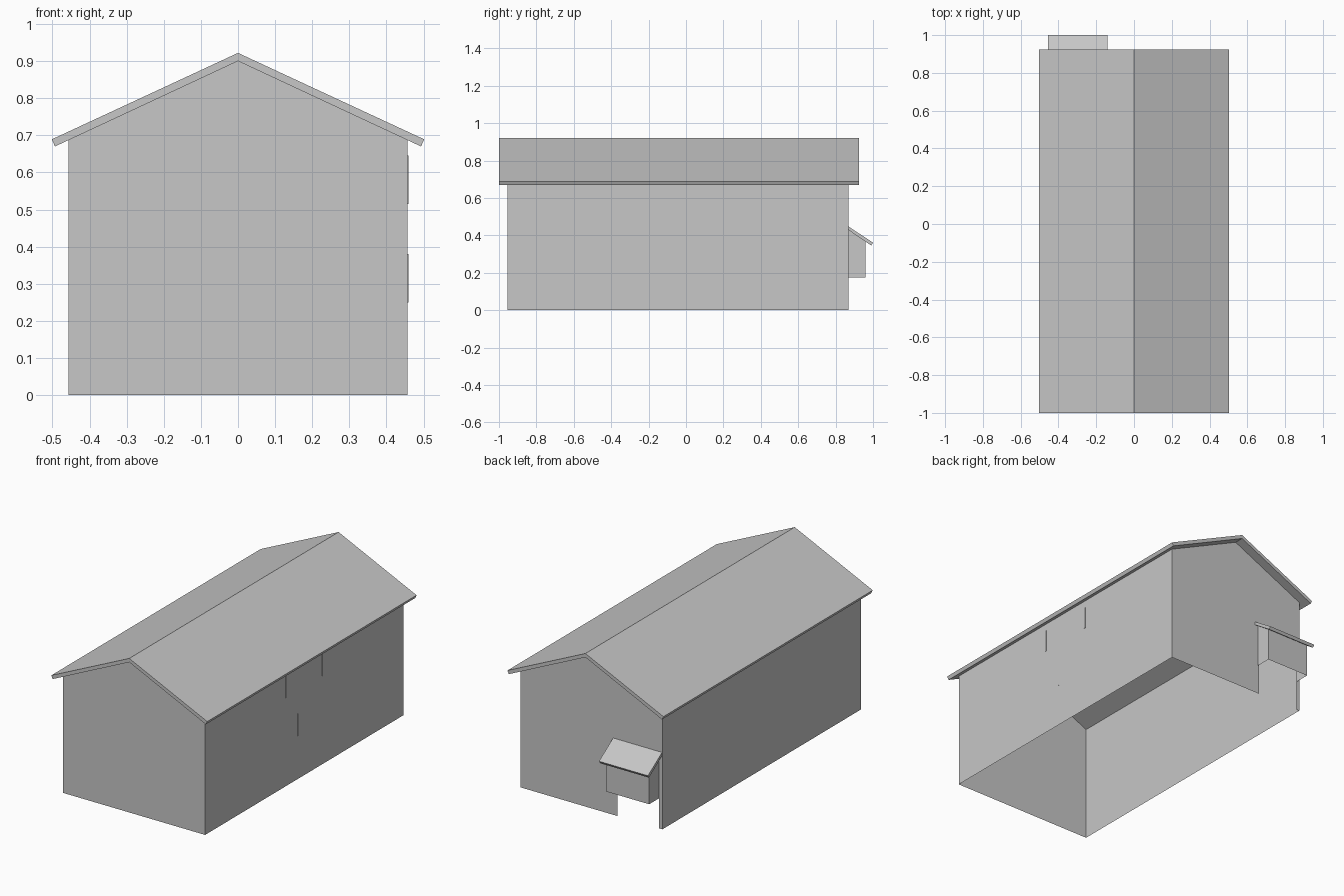
import bpy
import bmesh

if "Cube" in bpy.data.objects:
    bpy.data.objects.remove(bpy.data.objects["Cube"])

# One flat grey for the whole building
grey = bpy.data.materials.new("plain_grey")
grey.diffuse_color = (0.57, 0.57, 0.57, 1.0)
grey.use_nodes = True
grey.node_tree.nodes["Principled BSDF"].inputs["Base Color"].default_value = grey.diffuse_color


def make(name, faces):
    """Build an object from polygons given as point loops, welding shared corners."""
    bm = bmesh.new()
    for loop in faces:
        bm.faces.new([bm.verts.new(p) for p in loop])
    bmesh.ops.remove_doubles(bm, verts=bm.verts, dist=1e-5)
    bmesh.ops.recalc_face_normals(bm, faces=bm.faces)
    mesh = bpy.data.meshes.new(name)
    bm.to_mesh(mesh)
    bm.free()
    mesh.materials.append(grey)
    obj = bpy.data.objects.new(name, mesh)
    bpy.context.collection.objects.link(obj)
    return obj


def prism(name, profile, place, a, b):
    """Closed solid: a 2D profile placed at a and b and joined by side faces."""
    lo = [place(u, v, a) for u, v in profile]
    hi = [place(u, v, b) for u, v in profile]
    n = len(profile)
    sides = [[lo[i], lo[(i + 1) % n], hi[(i + 1) % n], hi[i]] for i in range(n)]
    return make(name, [lo, hi] + sides)


def along_y(u, v, y):
    return (u, y, v)


def along_x(u, v, x):
    return (x, u, v)


W, F, B = 0.457, -0.955, 0.87      # wall half width, front and back
EAVE, PEAK = 0.687, 0.90           # wall heights under the roof
DX0, DX1, DTOP = -0.436, -0.168, 0.41   # doorway

# Thin walls, open underneath
gable = [(W, 0), (W, EAVE), (0, PEAK), (-W, EAVE), (-W, 0)]
door = [(DX0, 0), (DX0, DTOP), (DX1, DTOP), (DX1, 0)]
make("front_wall", [[(x, F, z) for x, z in gable]])
make("back_wall", [[(x, B, z) for x, z in gable + door]])
for side, name in ((1, "right_wall"), (-1, "left_wall")):
    x = side * W
    make(name, [[(x, F, 0), (x, B, 0), (x, B, EAVE), (x, F, EAVE)]])

# Gable roof slab
roof = [(-0.493, 0.67), (0, PEAK), (0.493, 0.67),
        (0.502, 0.689), (0, 0.922), (-0.502, 0.689)]
prism("roof", roof, along_y, -1.0, 0.925)

# Hanging porch box over the doorway, open at the bottom and to the inside
PX0, PX1, PY, PZ = -0.436, -0.159, 0.961, 0.175
ZW, ZF = 0.43, 0.366
for x, name in ((PX0, "porch_left_side"), (PX1, "porch_right_side")):
    make(name, [[(x, B, PZ), (x, PY, PZ), (x, PY, ZF), (x, B, ZW)]])
make("porch_front", [[(PX0, PY, PZ), (PX1, PY, PZ), (PX1, PY, ZF), (PX0, PY, ZF)]])

# Sloping porch roof
canopy = [(B, 0.428), (0.99, 0.346), (1.0, 0.361), (B, 0.447)]
prism("porch_roof", canopy, along_x, -0.455, -0.14)

# Narrow upright slats on the right wall
for i, (y, z) in enumerate(((-0.21, 0.515), (0.125, 0.515), (-0.10, 0.25))):
    slat = [(y - 0.004, z), (y + 0.004, z), (y + 0.004, z + 0.13), (y - 0.004, z + 0.13)]
    prism(f"wall_slat_{i + 1}", slat, along_x, W - 0.002, W + 0.002)
